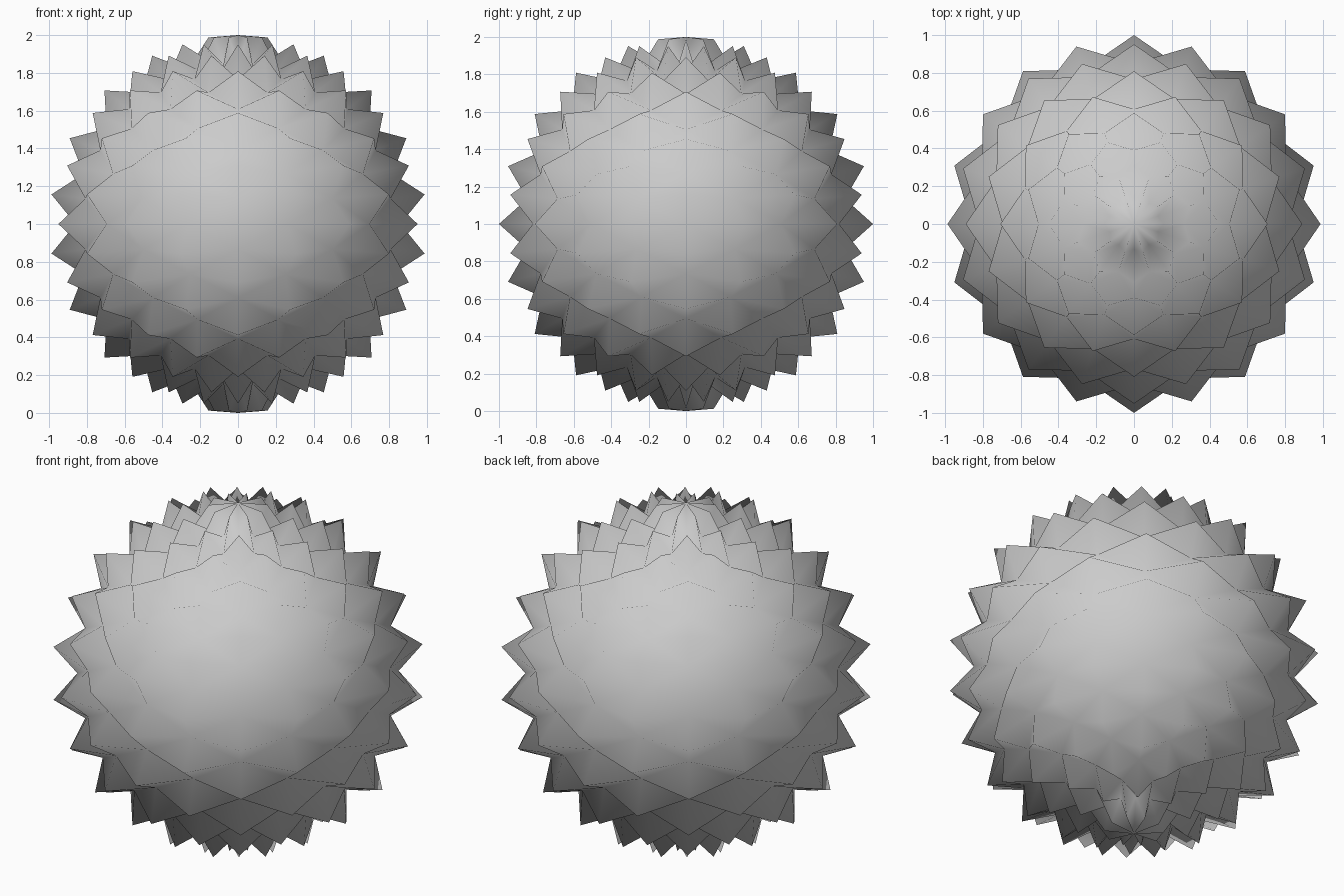
import bpy, bmesh
from math import sin, cos, radians

if "Cube" in bpy.data.objects:
    bpy.data.objects.remove(bpy.data.objects["Cube"])

SEG, RINGS = 20, 20          # spikes sit on every other grid point
R_TIP, R_PIT = 1.0, 0.86


def point(bm, i, j):
    # spike tips and pits alternate like a chequerboard
    r = R_TIP if (i + j) % 2 == 0 else R_PIT
    lon, lat = radians(90 + 18 * i), radians(-90 + 9 * j)
    return bm.verts.new((r * cos(lat) * cos(lon), r * cos(lat) * sin(lon), 1 + r * sin(lat)))


bm = bmesh.new()
rows = [[point(bm, i, j) for i in range(SEG)] for j in range(1, RINGS)]
bottom = bm.verts.new((0, 0, 0))
top = bm.verts.new((0, 0, 2))

# Diamond pyramids: each quad is split along its pit-to-pit valley
for k in range(len(rows) - 1):
    for i in range(SEG):
        n = (i + 1) % SEG
        a, b, c, d = rows[k][i], rows[k][n], rows[k + 1][n], rows[k + 1][i]
        if (i + k + 1) % 2 == 0:
            tris = ((a, b, d), (b, c, d))
        else:
            tris = ((a, b, c), (a, c, d))
        for t in tris:
            bm.faces.new(t)

# Pole caps
for i in range(SEG):
    n = (i + 1) % SEG
    bm.faces.new((bottom, rows[0][n], rows[0][i]))
    bm.faces.new((top, rows[-1][i], rows[-1][n]))

me = bpy.data.meshes.new("spiky_ball")
bm.to_mesh(me)
bm.free()
for p in me.polygons:
    p.use_smooth = True
ob = bpy.data.objects.new("spiky_ball", me)
bpy.context.collection.objects.link(ob)
